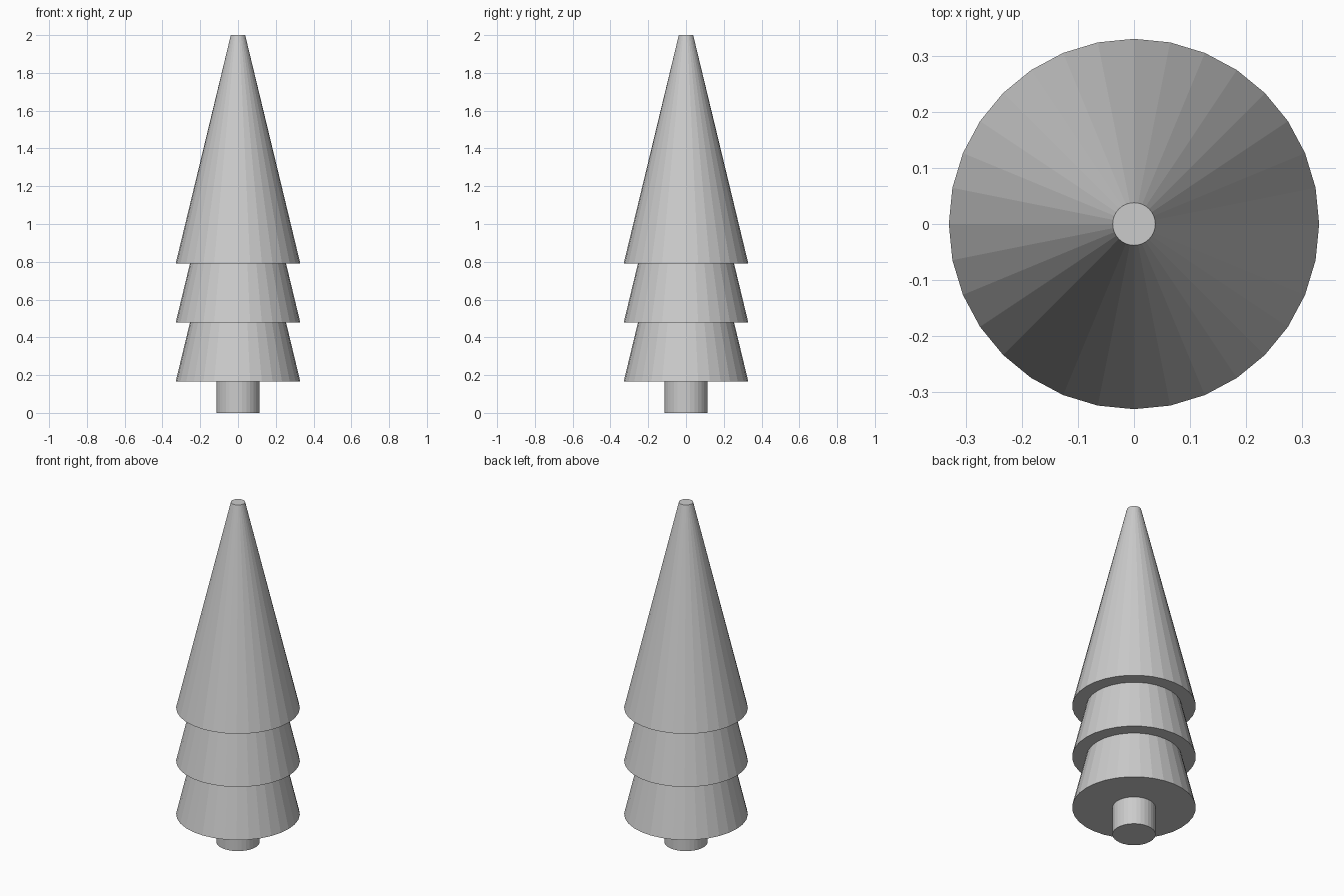
import bpy

if "Cube" in bpy.data.objects:
    bpy.data.objects.remove(bpy.data.objects["Cube"])

SIDES = 32


def frustum(name, r_bottom, r_top, z0, z1):
    bpy.ops.mesh.primitive_cone_add(
        vertices=SIDES, radius1=r_bottom, radius2=r_top,
        depth=z1 - z0, location=(0, 0, (z0 + z1) / 2))
    obj = bpy.context.object
    obj.name = name
    return obj


# Trunk, set slightly into the lowest tier
frustum("trunk", 0.115, 0.115, 0.0, 0.2)

# Three identical foliage cones stacked and nested into each other
TIER_HEIGHT = 1.21
for name, z in (("lower_foliage", 0.165),
                ("middle_foliage", 0.4775),
                ("upper_foliage", 0.79)):
    frustum(name, 0.33, 0.038, z, z + TIER_HEIGHT)
